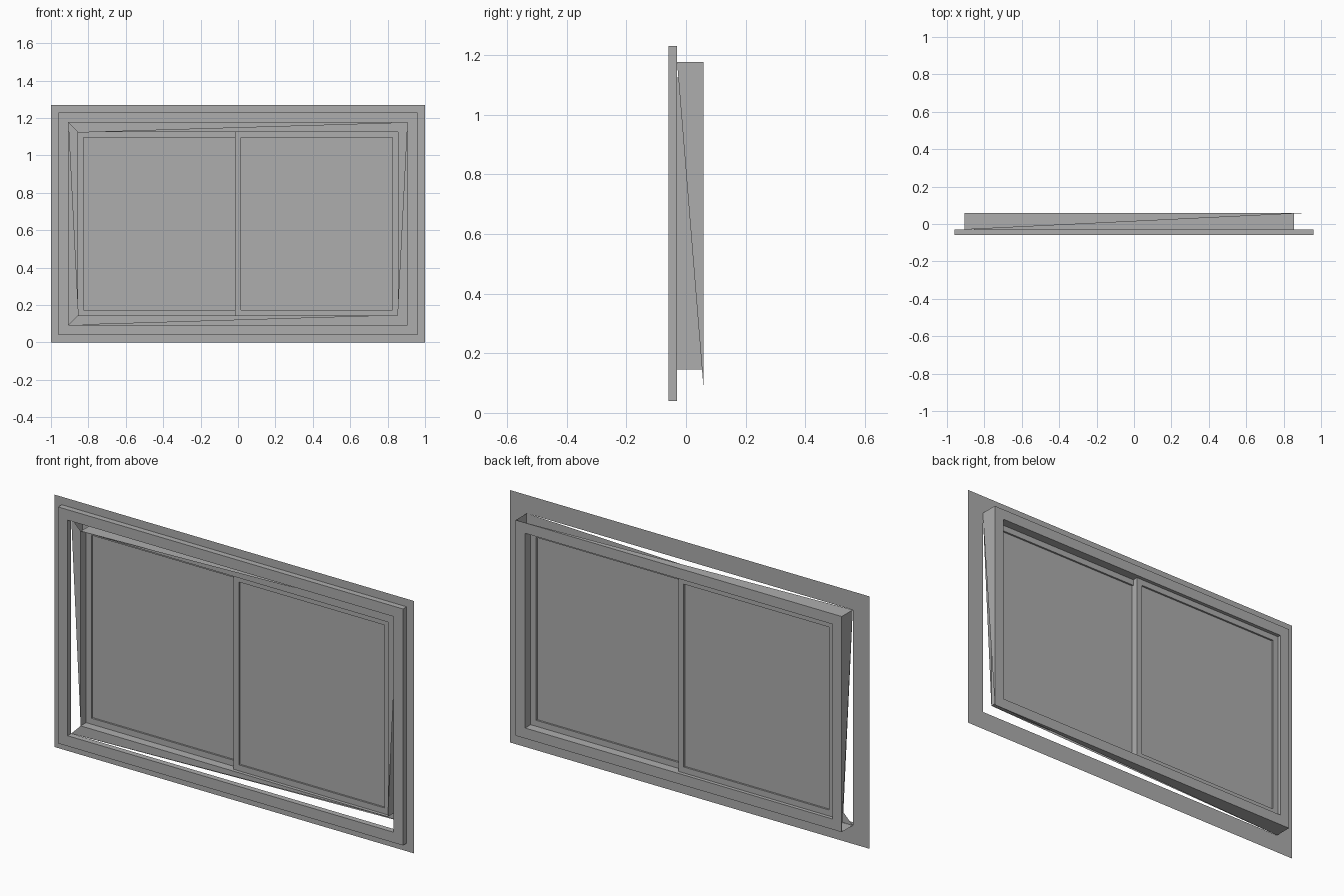
import bpy
import bmesh

cube = bpy.data.objects.get("Cube")
if cube:
    bpy.data.objects.remove(cube, do_unlink=True)

grey = bpy.data.materials.new("plain grey")
grey.use_nodes = True
COLOUR = (0.42, 0.42, 0.42, 1)
grey.diffuse_color = COLOUR
grey.node_tree.nodes["Principled BSDF"].inputs["Base Color"].default_value = COLOUR

HALF_W, HALF_H = 1.0, 0.635
FRONT, WALL, BACK = -0.059, -0.03, 0.058   # depths of trim, flange and rear
TRIM, HOLE, INNER = 0.04, 0.0925, 0.145    # insets from the outer edge
STILE = 0.03


def inset(m):
    """Rectangle (x0, x1, z0, z1) set in from the outer edge."""
    return (m - HALF_W, HALF_W - m, m, 2 * HALF_H - m)


def corners(bm, rect, y):
    """Corner vertices: bottom left, bottom right, top right, top left."""
    x0, x1, z0, z1 = rect
    return [bm.verts.new((x, y, z)) for x, z in ((x0, z0), (x1, z0), (x1, z1), (x0, z1))]


def bridge(bm, a, b):
    for i in range(4):
        j = (i + 1) % 4
        bm.faces.new((a[i], a[j], b[j], b[i]))


def finish(bm, name):
    bmesh.ops.recalc_face_normals(bm, faces=bm.faces)
    mesh = bpy.data.meshes.new(name)
    bm.to_mesh(mesh)
    bm.free()
    mesh.materials.append(grey)
    obj = bpy.data.objects.new(name, mesh)
    bpy.context.collection.objects.link(obj)


def loops_object(name, loops, closed=False):
    """Skin a chain of (rectangle, depth) loops."""
    bm = bmesh.new()
    rings = [corners(bm, r, y) for r, y in loops]
    pairs = list(zip(rings, rings[1:]))
    if closed:
        pairs.append((rings[-1], rings[0]))
    for a, b in pairs:
        bridge(bm, a, b)
    finish(bm, name)


# Thin wall flange and raised front trim
loops_object("wall_flange", [(inset(0), WALL), (inset(HOLE), WALL)])
loops_object("front_trim", [(inset(TRIM), WALL), (inset(TRIM), FRONT),
                            (inset(HOLE), FRONT), (inset(HOLE), WALL)])

# Channel frame: rear ring and inner lining are whole,
# front and outer sides are half open triangles
bm = bmesh.new()
outer_front = corners(bm, inset(HOLE), WALL)
outer_back = corners(bm, inset(HOLE), BACK)
inner_back = corners(bm, inset(INNER), BACK)
inner_front = corners(bm, inset(INNER), WALL)
bridge(bm, outer_back, inner_back)
bridge(bm, inner_back, inner_front)
BL, BR, TR, TL = range(4)
for tip, a, b in ((TL, TL, BL), (TR, TR, TL), (TR, TR, BR), (BL, BL, BR)):
    bm.faces.new((outer_front[tip], inner_front[a], inner_front[b]))
for tip, far in ((TL, BL), (TR, BR), (TL, TR), (BL, BR)):
    bm.faces.new((outer_front[tip], outer_back[tip], outer_back[far]))
finish(bm, "channel_frame")

# Two sliding sashes, overlapping at the middle stile
x0, x1, z0, z1 = inset(INNER)
MEET = STILE / 2
for side, left, right, near, far in (("left", -MEET, x1, -0.013, 0.0135),
                                     ("right", x0, MEET, 0.0135, 0.04)):
    rim = (left, right, z0, z1)
    pane = (left + STILE, right - STILE, z0 + STILE, z1 - STILE)
    loops_object(side + "_sash", [(rim, near), (pane, near), (pane, far), (rim, far)], True)
    # Pane set slightly back from both sash faces
    bm = bmesh.new()
    front = corners(bm, pane, near + 0.009)
    back = corners(bm, pane, far - 0.009)
    bm.faces.new(front)
    bm.faces.new(back)
    bridge(bm, front, back)
    finish(bm, side + "_pane")
